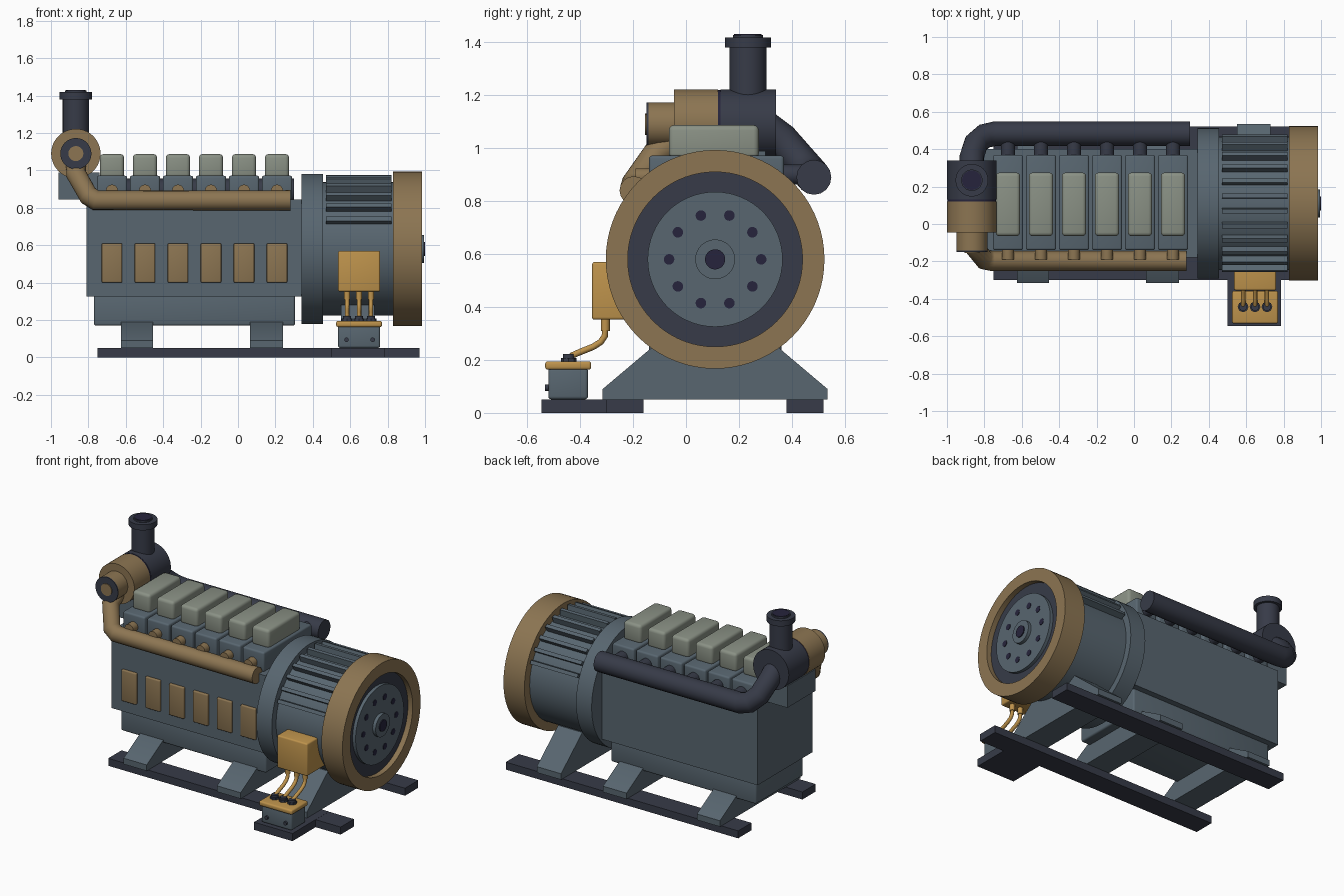
import bpy, bmesh, math
from mathutils import Matrix, Vector

if "Cube" in bpy.data.objects:
    bpy.data.objects.remove(bpy.data.objects["Cube"])


def material(name, r, g, b):
    lin = [((c / 255 + 0.055) / 1.055) ** 2.4 for c in (r, g, b)]
    m = bpy.data.materials.new(name)
    m.diffuse_color = (*lin, 1)
    m.use_nodes = True
    m.node_tree.nodes["Principled BSDF"].inputs["Base Color"].default_value = m.diffuse_color
    return m


SLATE = material("slate paint", 88, 102, 112)
NAVY = material("dark navy", 55, 59, 72)
TAN = material("tan bronze", 140, 117, 82)
ORANGE = material("amber", 190, 147, 76)
SAGE = material("sage grey", 138, 145, 133)
HOLE = material("deep violet", 38, 36, 60)


def finish(bm, name, mat):
    bmesh.ops.recalc_face_normals(bm, faces=bm.faces)
    me = bpy.data.meshes.new(name)
    bm.to_mesh(me)
    bm.free()
    me.materials.append(mat)
    for p in me.polygons:
        p.use_smooth = True
    me.set_sharp_from_angle(angle=math.radians(32))
    ob = bpy.data.objects.new(name, me)
    bpy.context.collection.objects.link(ob)
    return ob


def box(name, mat, x, y, z, bevel=0.0):
    """Box from (min, max) ranges with optional rounded edges."""
    bm = bmesh.new()
    bmesh.ops.create_cube(bm, size=1)
    for v in bm.verts:
        v.co = Vector([(r[0] + r[1]) / 2 + c * (r[1] - r[0]) for r, c in zip((x, y, z), v.co)])
    if bevel:
        bmesh.ops.bevel(bm, geom=bm.edges[:], offset=bevel, segments=3, profile=0.5, affect='EDGES')
    return finish(bm, name, mat)


AXES = {'X': Matrix.Rotation(math.pi / 2, 4, 'Y'),
        'Y': Matrix.Rotation(-math.pi / 2, 4, 'X'),
        'Z': Matrix.Identity(4)}


def lathe(name, mat, axis, centre, profile, closed=False, n=48):
    """Turn (radius, position) points round an axis through centre."""
    bm = bmesh.new()
    rings = []
    for r, h in profile:
        if r == 0:
            rings.append([bm.verts.new((0, 0, h))] * n)
        else:
            rings.append([bm.verts.new((r * math.cos(math.tau * i / n), r * math.sin(math.tau * i / n), h))
                          for i in range(n)])
    pairs = list(zip(rings, rings[1:])) + ([(rings[-1], rings[0])] if closed else [])
    for a, b in pairs:
        for i in range(n):
            j = (i + 1) % n
            bm.faces.new(dict.fromkeys((a[i], a[j], b[j], b[i])))
    bm.transform(Matrix.Translation(centre) @ AXES[axis])
    return finish(bm, name, mat)


def cyl(name, mat, axis, centre, r, a, b, n=48):
    return lathe(name, mat, axis, centre, [(0, a), (r, a), (r, b), (0, b)], n=n)


def pipe(name, mat, points, r):
    cu = bpy.data.curves.new(name, 'CURVE')
    cu.dimensions = '3D'
    cu.bevel_depth, cu.bevel_resolution, cu.use_fill_caps = r, 6, True
    sp = cu.splines.new('POLY')
    sp.points.add(len(points) - 1)
    for p, co in zip(sp.points, points):
        p.co = (*co, 1)
    cu.materials.append(mat)
    ob = bpy.data.objects.new(name, cu)
    bpy.context.collection.objects.link(ob)
    bpy.ops.object.select_all(action='DESELECT')
    ob.select_set(True)
    bpy.context.view_layer.objects.active = ob
    bpy.ops.object.convert(target='MESH')
    bpy.ops.object.shade_smooth_by_angle(angle=math.radians(50))


def foot(name, x0, x1, inner, top):
    """Trapezoid cross member, symmetric about the shaft line."""
    half = [(0.425, 0.05), (0.425, 0.09), (inner, top)]
    prof = [(YC + a, z) for a, z in half] + [(YC - a, z) for a, z in reversed(half)]
    bm = bmesh.new()
    f = bm.faces.new([bm.verts.new((x0, y, z)) for y, z in prof])
    ext = bmesh.ops.extrude_face_region(bm, geom=[f])
    bmesh.ops.translate(bm, vec=(x1 - x0, 0, 0), verts=[v for v in ext['geom'] if isinstance(v, bmesh.types.BMVert)])
    finish(bm, name, SLATE)


YC, ZC = 0.11, 0.58          # shaft line
SHAFT = (0, YC, ZC)

# Base rails and cross members
box("front_rail", NAVY, (-0.75, 0.97), (-0.30, -0.16), (0, 0.05))
box("back_rail", NAVY, (-0.75, 0.97), (0.38, 0.52), (0, 0.05))
box("junction_base_plate", NAVY, (0.50, 0.785), (-0.545, -0.16), (0, 0.051))
foot("engine_foot_left", -0.626, -0.455, 0.25, 0.19)
foot("engine_foot_right", 0.065, 0.24, 0.25, 0.19)
foot("generator_foot", 0.55, 0.73, 0.20, 0.28)

# Engine block and oil pan
box("oil_pan", SLATE, (-0.77, 0.305), (-0.14, 0.36), (0.17, 0.34), 0.012)
box("engine_block", SLATE, (-0.81, 0.34), (-0.18, 0.40), (0.325, 0.845))
box("turbo_bracket", SLATE, (-0.96, -0.74), (0.0, 0.30), (0.845, 0.99))

# Cylinder heads, covers, access panels and runners
for i in range(6):
    x = -0.674 + 0.1765 * i
    box(f"cylinder_head_{i}", SLATE, (x - 0.081, x + 0.081), (-0.14, 0.37), (0.84, 0.972), 0.012)
    box(f"valve_cover_{i}", SAGE, (x - 0.065, x + 0.065), (-0.065, 0.275), (0.96, 1.087), 0.02)
    box(f"access_panel_{i}", TAN, (x - 0.055, x + 0.055), (-0.196, -0.17), (0.40, 0.61), 0.007)
    cyl(f"intake_runner_{i}", TAN, 'Y', (x, 0, 0.892), 0.032, -0.19, -0.12, 24)
    cyl(f"exhaust_runner_{i}", NAVY, 'Y', (x, 0, 0.90), 0.038, 0.35, 0.46, 24)

# Manifold pipes with elbows up to the turbo
pipe("intake_manifold", TAN, [(0.28, -0.197, 0.84), (-0.76, -0.197, 0.84), (-0.80, -0.19, 0.865),
                              (-0.865, -0.11, 0.98), (-0.867, -0.02, 1.04)], 0.054)
pipe("exhaust_manifold", NAVY, [(0.30, 0.483, 0.89), (-0.74, 0.483, 0.89), (-0.80, 0.47, 0.905),
                                (-0.845, 0.43, 0.95), (-0.867, 0.36, 1.03), (-0.867, 0.28, 1.09)], 0.066)

# Turbo housing, inlet and exhaust stack
TURBO = (-0.867, 0, 1.09)
cyl("turbo_compressor", TAN, 'Y', TURBO, 0.132, -0.045, 0.121)
cyl("turbo_seam", HOLE, 'Y', TURBO, 0.130, 0.12, 0.132)
cyl("turbo_turbine", NAVY, 'Y', TURBO, 0.132, 0.131, 0.34)
cyl("turbo_inlet", TAN, 'Y', TURBO, 0.083, -0.142, -0.04)
cyl("turbo_inlet_ring", NAVY, 'Y', TURBO, 0.083, -0.15, -0.142)
cyl("turbo_inlet_hub", TAN, 'Y', TURBO, 0.04, -0.155, -0.148)
STACK = (-0.867, 0.234, 0)
lathe("exhaust_stack", NAVY, 'Z', STACK, [(0, 1.1), (0.07, 1.1), (0.07, 1.38), (0.087, 1.38), (0.087, 1.418),
                                          (0.057, 1.418), (0.057, 1.428), (0, 1.428)])
cyl("stack_opening", HOLE, 'Z', STACK, 0.052, 1.42, 1.431)

# Generator housing with cooling fins
cyl("bell_housing", SLATE, 'X', SHAFT, 0.402, 0.34, 0.455, 64)
cyl("generator_body", SLATE, 'X', SHAFT, 0.357, 0.45, 0.84, 64)
for i in range(12):
    fin = box(f"cooling_fin_{i}", SLATE, (0.47, 0.82), (0.33, 0.397), (-0.012, 0.012))
    fin.data.transform(Matrix.Translation(SHAFT) @ Matrix.Rotation(math.radians(24 + 12 * i), 4, 'X'))

# Flywheel end: outer ring, recess, disc, hub and bolt holes
lathe("flywheel_ring", TAN, 'X', SHAFT, [(0.33, 0.83), (0.413, 0.83), (0.413, 0.985), (0.33, 0.985)], True, 72)
cyl("flywheel_recess", NAVY, 'X', SHAFT, 0.331, 0.835, 0.95, 64)
cyl("flywheel_disc", SLATE, 'X', SHAFT, 0.255, 0.94, 0.972, 64)
cyl("flywheel_hub", SLATE, 'X', SHAFT, 0.075, 0.96, 0.994)
cyl("shaft_end", HOLE, 'X', SHAFT, 0.038, 0.98, 1.0, 32)
for i in range(10):
    a = math.tau * i / 10
    cyl(f"flywheel_hole_{i}", HOLE, 'X', (0, YC + 0.174 * math.cos(a), ZC + 0.174 * math.sin(a)),
        0.02, 0.968, 0.975, 20)

# Terminal box, junction box and cables
box("terminal_box", ORANGE, (0.535, 0.76), (-0.355, -0.15), (0.352, 0.57), 0.01)
box("junction_box", SLATE, (0.535, 0.76), (-0.52, -0.37), (0.051, 0.17), 0.012)
box("junction_lid", ORANGE, (0.525, 0.77), (-0.532, -0.358), (0.163, 0.195), 0.01)
for x in (0.58, 0.72):
    cyl("junction_knob", NAVY, 'Y', (x, 0, 0.095), 0.012, -0.532, -0.51, 16)
for x in (0.583, 0.647, 0.711):
    cyl("cable_gland", NAVY, 'Z', (x, -0.443, 0), 0.029, 0.19, 0.208, 8)
    cyl("cable_gland_cap", NAVY, 'Z', (x, -0.443, 0), 0.022, 0.205, 0.222, 16)
    cyl("cable_stub", ORANGE, 'Z', (x, -0.305, 0), 0.017, 0.31, 0.36, 20)
    pipe("cable", ORANGE, [(x, -0.305, 0.32), (x, -0.307, 0.29), (x, -0.322, 0.268), (x, -0.35, 0.25),
                           (x, -0.40, 0.23), (x, -0.43, 0.217), (x, -0.443, 0.205)], 0.012)
